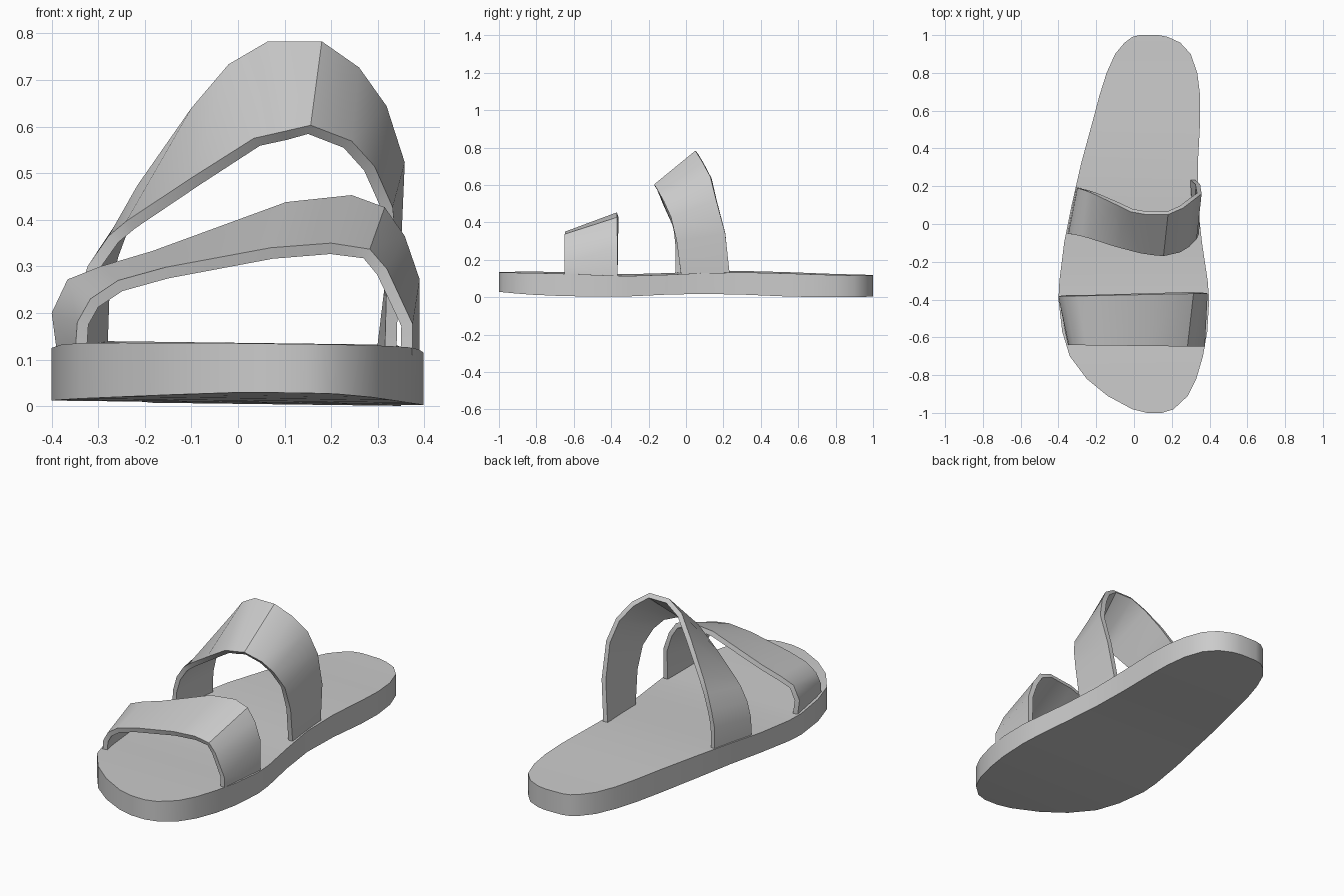
import bpy
import bmesh
from math import radians


def make_object(name, verts, faces, thickness=0):
    mesh = bpy.data.meshes.new(name)
    mesh.from_pydata(verts, [], faces)
    bm = bmesh.new()
    bm.from_mesh(mesh)
    if not thickness:
        bmesh.ops.recalc_face_normals(bm, faces=bm.faces)
    bm.to_mesh(mesh)
    bm.free()
    obj = bpy.data.objects.new(name, mesh)
    bpy.context.collection.objects.link(obj)
    bpy.ops.object.select_all(action='DESELECT')
    bpy.context.view_layer.objects.active = obj
    obj.select_set(True)
    if thickness:
        mod = obj.modifiers.new("thickness", 'SOLIDIFY')
        mod.thickness = thickness
        mod.offset = -1
        bpy.ops.object.modifier_apply(modifier=mod.name)
    bpy.ops.object.shade_smooth_by_angle(angle=radians(35))
    return obj


def make_strap(name, front, back, thickness):
    """Band between a front edge and a back edge, thickened inward."""
    n = len(front)
    faces = [(i, i + 1, n + i + 1, n + i) for i in range(n - 1)]
    return make_object(name, front + back, faces, thickness)


# Sole: cross-sections from toe to heel (y, left x, right x, bottom z, top z)
rows = [
    (-1.0, .07, .15, .025, .130), (-.98, -.01, .21, .024, .130),
    (-.91, -.14, .285, .018, .129), (-.82, -.25, .33, .012, .128),
    (-.70, -.34, .365, .007, .126), (-.57, -.38, .388, .004, .122),
    (-.40, -.40, .398, .002, .115), (-.30, -.395, .39, .004, .113),
    (-.10, -.37, .36, .013, .119), (.10, -.33, .338, .017, .128),
    (.32, -.28, .338, .012, .131), (.54, -.22, .35, .003, .126),
    (.68, -.183, .35, 0, .121), (.80, -.145, .335, 0, .117),
    (.90, -.10, .30, 0, .115), (.96, -.05, .245, 0, .114),
    (.99, -.01, .18, 0, .113), (1.0, .03, .13, 0, .113),
]
verts, faces = [], []
for y, xl, xr, zb, zt in rows:
    for x, z in ((xl, zb), (xr, zb), (xr, zt), (xl, zt)):
        verts.append((x, y, z + .01 * (.4 - x) / .8))  # slight sideways tilt
for r in range(len(rows) - 1):
    for k in range(4):
        a, b = 4 * r + k, 4 * r + (k + 1) % 4
        faces.append((a, b, b + 4, a + 4))
last = len(verts) - 4
faces += [(0, 1, 2, 3), (last, last + 1, last + 2, last + 3)]
make_object("sole", verts, faces)

# Toe strap: x, z points along each edge; y drifts slightly from left to right
toe_front = [(-.35, .11), (-.345, .18), (-.317, .23), (-.257, .27),
             (-.156, .298), (.07, .34), (.2, .35), (.283, .337),
             (.32, .294), (.375, .176), (.375, .11)]
toe_back = [(-.388, .11), (-.40, .20), (-.366, .272), (-.295, .30),
            (-.184, .333), (.103, .438), (.244, .453), (.315, .427),
            (.358, .365), (.39, .272), (.39, .10)]
make_strap("toe_strap",
           [(x, -.645 - .012 * x, z) for x, z in toe_front],
           [(x, -.375 + .02 * x, z) for x, z in toe_back], .025)

# Instep strap: taller arch that leans back at both feet
instep_front = [
    (-.352, -.05, .11), (-.347, -.052, .22), (-.323, -.055, .30),
    (-.278, -.065, .365), (-.24, -.075, .397), (-.10, -.12, .49),
    (.034, -.155, .575), (.10, -.165, .59), (.156, -.17, .603),
    (.244, -.15, .569), (.293, -.12, .515), (.332, -.08, .427),
    (.345, -.05, .30), (.34, -.025, .11)]
instep_back = [
    (-.305, .195, .11), (-.30, .19, .25), (-.28, .185, .33),
    (-.25, .175, .41), (-.216, .16, .474), (-.10, .105, .64),
    (-.02, .065, .734), (.064, .05, .783), (.18, .05, .783),
    (.26, .085, .727), (.319, .13, .644), (.358, .16, .523),
    (.35, .21, .34), (.322, .235, .11)]
make_strap("instep_strap", instep_front, instep_back, .025)
